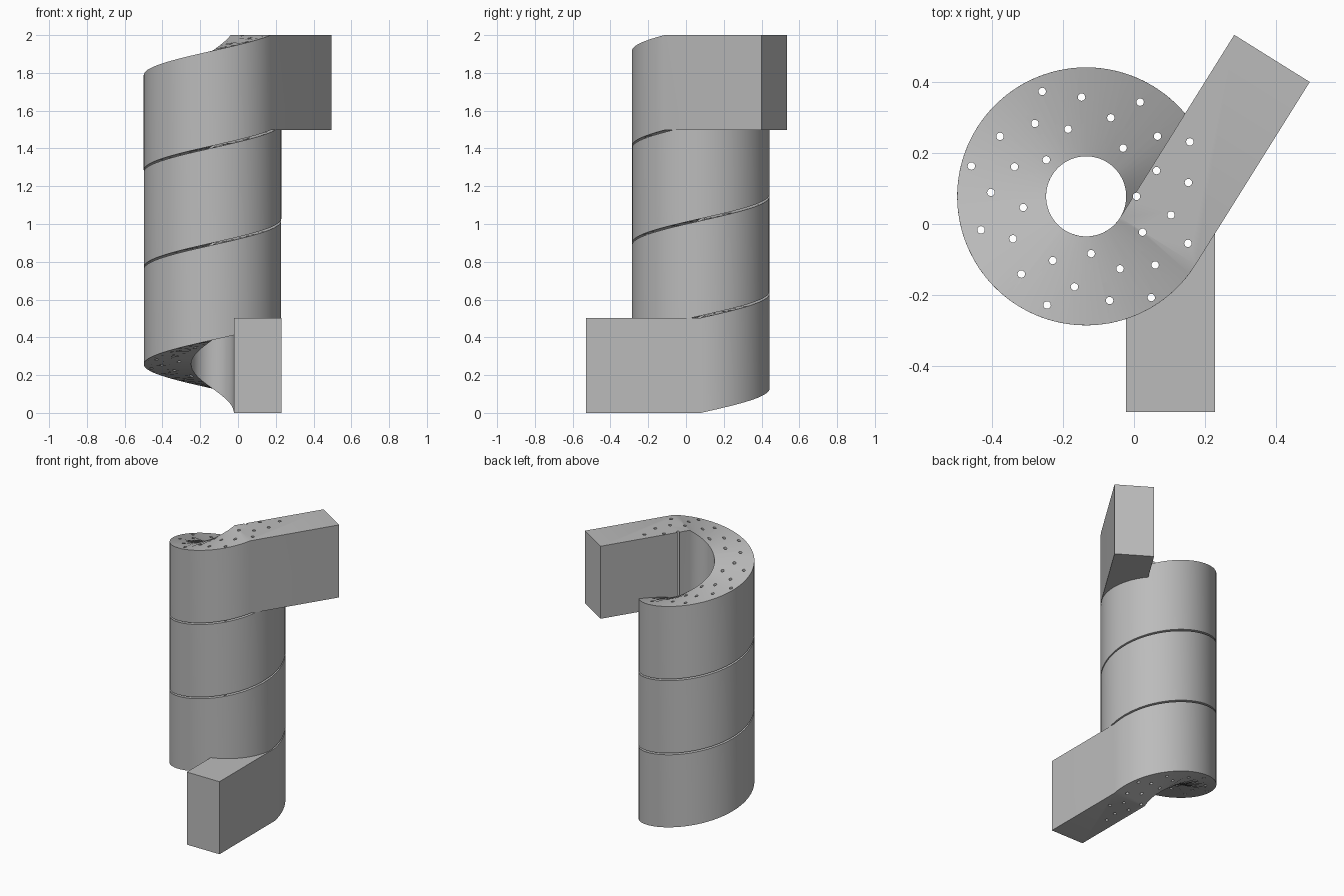
import bpy, bmesh, math
from mathutils import Vector

if "Cube" in bpy.data.objects:
    bpy.data.objects.remove(bpy.data.objects["Cube"], do_unlink=True)

# Dimensions
CENTRE = Vector((-0.135, 0.078, 0))
R_IN, R_OUT = 0.113, 0.364
HEIGHT, RISE, ARM = 0.503, 1.497, 0.608
END = math.radians(3 * 360 - 32)
STEPS = 220
HOLES = 32

steel = bpy.data.materials.new("steel_grey")
steel.use_nodes = True
grey = (0.5, 0.5, 0.5, 1)
steel.diffuse_color = grey
steel.node_tree.nodes["Principled BSDF"].inputs["Base Color"].default_value = grey


def make_object(name, bm):
    bmesh.ops.recalc_face_normals(bm, faces=bm.faces)
    mesh = bpy.data.meshes.new(name)
    bm.to_mesh(mesh)
    bm.free()
    mesh.materials.append(steel)
    obj = bpy.data.objects.new(name, mesh)
    bpy.context.collection.objects.link(obj)
    return obj


def section(bm, angle, slide=0):
    """Rectangular wire section, optionally slid along the tangent for an arm."""
    radial = Vector((math.cos(angle), math.sin(angle), 0))
    tangent = Vector((-radial.y, radial.x, 0))
    z = RISE * angle / END
    return [bm.verts.new(CENTRE + radial * r + tangent * slide + Vector((0, 0, z + h)))
            for r, h in ((R_IN, 0), (R_OUT, 0), (R_OUT, HEIGHT), (R_IN, HEIGHT))]


# Coil of rectangular wire with a straight tangent arm at each end
bm = bmesh.new()
rings = [section(bm, 0, -ARM)]
rings += [section(bm, END * i / STEPS) for i in range(STEPS + 1)]
rings.append(section(bm, END, ARM))
for a, b in zip(rings, rings[1:]):
    for i in range(4):
        j = (i + 1) % 4
        bm.faces.new((a[i], a[j], b[j], b[i]))
bm.faces.new(rings[0])
bm.faces.new(rings[-1])
spring = make_object("torsion_spring", bm)

# Fine vertical bores in a sunflower arrangement
bm = bmesh.new()
golden = math.pi * (3 - math.sqrt(5))
for i in range(HOLES):
    r = math.sqrt(0.0202 + 0.00307 * i)
    made = bmesh.ops.create_cone(bm, cap_ends=True, segments=16,
                                 radius1=0.0105, radius2=0.0105, depth=2.4)
    spot = CENTRE + Vector((r * math.cos(i * golden), r * math.sin(i * golden), 1))
    bmesh.ops.translate(bm, verts=made["verts"], vec=spot)
drill = make_object("bore_cutter", bm)
drill.hide_render = True

cut = spring.modifiers.new("bores", "BOOLEAN")
cut.operation = "DIFFERENCE"
cut.solver = "EXACT"
cut.use_self = True
cut.object = drill

bpy.ops.object.select_all(action="DESELECT")
spring.select_set(True)
bpy.context.view_layer.objects.active = spring
bpy.ops.object.modifier_apply(modifier=cut.name)
bpy.data.objects.remove(drill, do_unlink=True)
bpy.ops.object.shade_smooth_by_angle(angle=math.radians(30))
